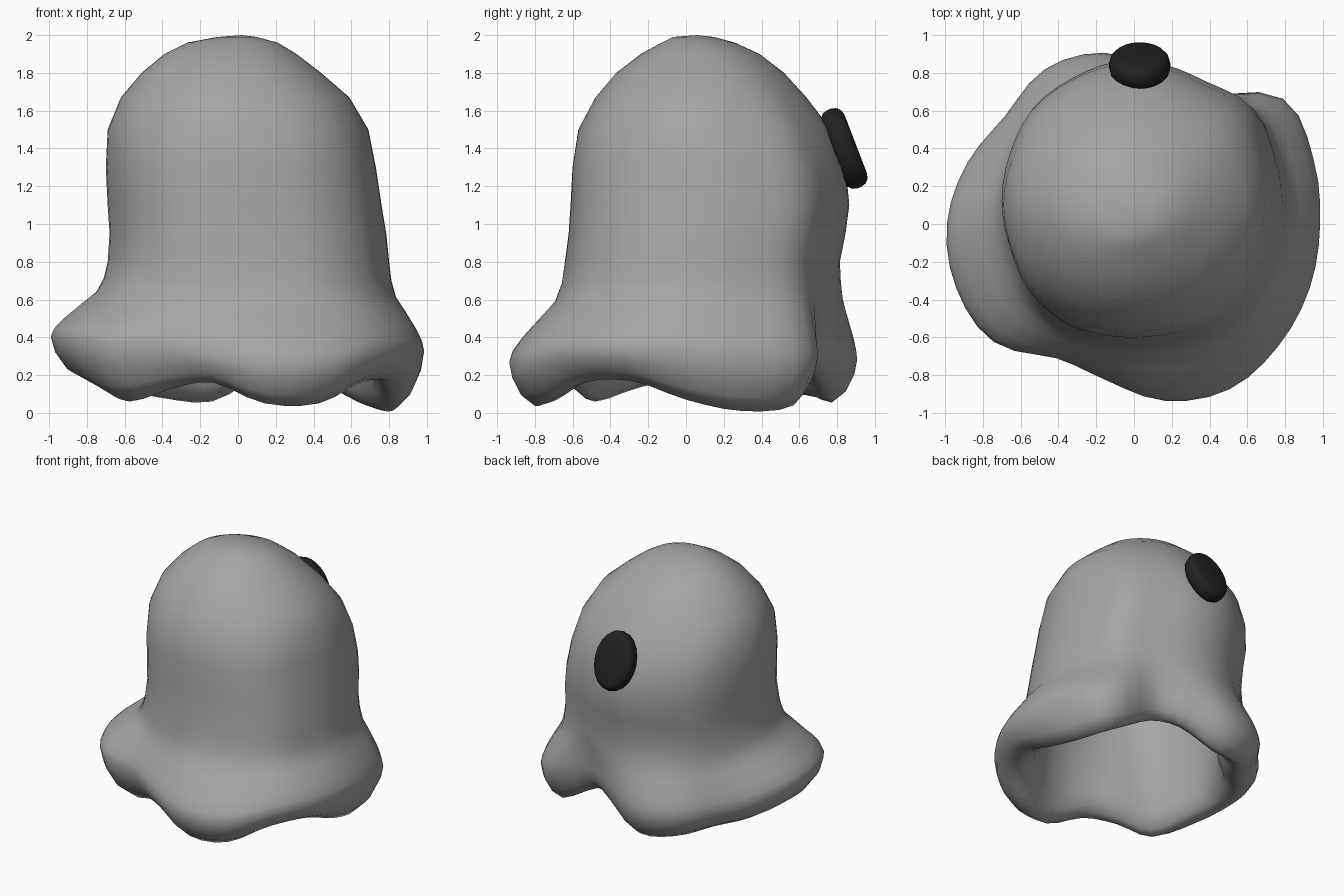
import bpy, bmesh, math
from mathutils import Vector

cube = bpy.data.objects.get("Cube")
if cube:
    bpy.data.objects.remove(cube, do_unlink=True)


def material(name, value):
    mat = bpy.data.materials.new(name)
    mat.use_nodes = True
    color = (value, value, value, 1)
    mat.diffuse_color = color
    mat.node_tree.nodes["Principled BSDF"].inputs["Base Color"].default_value = color
    return mat


grey = material("soft grey", 0.38)
black = material("eye black", 0.015)

SEGMENTS = 54


def around(values, angle):
    """Smooth periodic interpolation of values spaced evenly around the body."""
    count = len(values)
    pos = angle / math.tau * count
    i, t = int(pos), pos - int(pos)
    a, b, c, d = (values[(i + k) % count] for k in (-1, 0, 1, 2))
    return b + 0.5 * t * (c - a + t * (2*a - 5*b + 4*c - d + t * (3*(b - c) + d - a)))


# Outlines every 20 degrees, counter-clockwise from the +x side
body_shape = [1, 1, 1.04, .97, .98, 1, 1, 1.02, 1, 1, 1, 1.04, 1.04, 1.01, 1, 1.04, 1.05, 1.01]
hem_radius = [.985, 1.01, 1.03, .79, .82, .92, .945, .89, .94, .99, 1, .97, .82, .84, .95, 1.01, 1, .99]
hem_height = [.33, .3, .27, .4, .38, .28, .28, .3, .35, .4, .4, .38, .36, .3, .27, .27, .33, .34]
hem_bottom = [.07, .01, .04, .22, .2, .06, .08, .12, .15, .18, .13, .06, .13, .16, .05, .05, .16, .17]
hem_curl = [1.1, 1.1, 1.1, .7, .8, 1, 1, 1, 1.1, 1.4, 1.8, 1.7, 1, .8, 1, 1.2, 1.2, 1.1]

# Body silhouette: height, then extent to -x, +x, -y, +y
levels = [
    (1.99, -.11, .1, -.07, .15), (1.96, -.27, .21, -.13, .26),
    (1.9, -.39, .31, -.24, .39), (1.8, -.51, .44, -.37, .52),
    (1.67, -.62, .59, -.48, .64), (1.5, -.69, .69, -.57, .77),
    (1.3, -.7, .73, -.6, .85), (1.1, -.69, .76, -.61, .87),
    (.95, -.68, .785, -.62, .85), (.8, -.69, .8, -.64, .82),
]
# Flare from body to hem: outward share, height share
flare = [(.07, .78), (.2, .6), (.42, .47), (.78, .24), (.94, .11)]
# Rolled rim: curled inset, fixed inset, share of the way down to the bottom
rim = [(0, 0, 0), (.015, 0, .35), (.06, 0, .75), (.13, 0, 1),
       (.13, .06, .92), (.13, .12, .6), (.13, .16, 0)]


def body_point(level, angle, inset=0):
    z, x0, x1, y0, y1 = level
    blend = min(1, max(0, (1.8 - z) / .6))
    s = 1 + (around(body_shape, angle) - 1) * blend
    rx, ry = (x1 - x0) / 2 - inset, (y1 - y0) / 2 - inset
    return Vector(((x0 + x1) / 2 + rx * s * math.cos(angle),
                   (y0 + y1) / 2 + ry * s * math.sin(angle), z))


def column(angle):
    """One profile from crown, down the body, round the rim and up inside."""
    out = Vector((math.cos(angle), math.sin(angle), 0))
    radius, height, bottom, curl = (
        around(v, angle) for v in (hem_radius, hem_height, hem_bottom, hem_curl))
    points = [body_point(level, angle) for level in levels]
    base, hem = points[-1], out * radius + Vector((0, 0, height))
    for u, v in flare:
        p = base.lerp(hem, u)
        p.z = height + (base.z - height) * v
        points.append(p)
    for curled, fixed, drop in rim:
        p = out * (radius - curled * curl - fixed)
        p.z = height + (bottom - height) * drop
        points.append(p)
    for level in reversed(levels[3:]):
        p = body_point(level, angle, .1)
        p.z -= .06
        points.append(p)
    return points


# Hollow bell-shaped body
bm = bmesh.new()
columns = [[bm.verts.new(p) for p in column(math.tau * i / SEGMENTS)] for i in range(SEGMENTS)]
for i, left in enumerate(columns):
    right = columns[(i + 1) % SEGMENTS]
    for k in range(len(left) - 1):
        bm.faces.new((left[k], left[k + 1], right[k + 1], right[k]))
for row, tip in ((0, (.02, .06, 2)), (-1, (.02, .08, 1.88))):
    apex = bm.verts.new(tip)
    for i, left in enumerate(columns):
        bm.faces.new((apex, left[row], columns[(i + 1) % SEGMENTS][row]))
bmesh.ops.recalc_face_normals(bm, faces=bm.faces)
for face in bm.faces:
    face.smooth = True
mesh = bpy.data.meshes.new("body")
bm.to_mesh(mesh)
bm.free()
mesh.materials.append(grey)
bpy.context.collection.objects.link(bpy.data.objects.new("body", mesh))

# Single oval button eye on the back
bpy.ops.mesh.primitive_cylinder_add(vertices=20, radius=1, depth=.13, location=(.03, .838, 1.4),
                                    rotation=(math.radians(-69), 0, 0))
eye = bpy.context.object
eye.name = "eye"
eye.scale = (.163, .222, 1)
bpy.ops.object.transform_apply(location=False, rotation=False, scale=True)
bevel = eye.modifiers.new("rounded edge", "BEVEL")
bevel.width = .055
bevel.segments = 3
eye.data.materials.append(black)
bpy.ops.object.shade_smooth()
